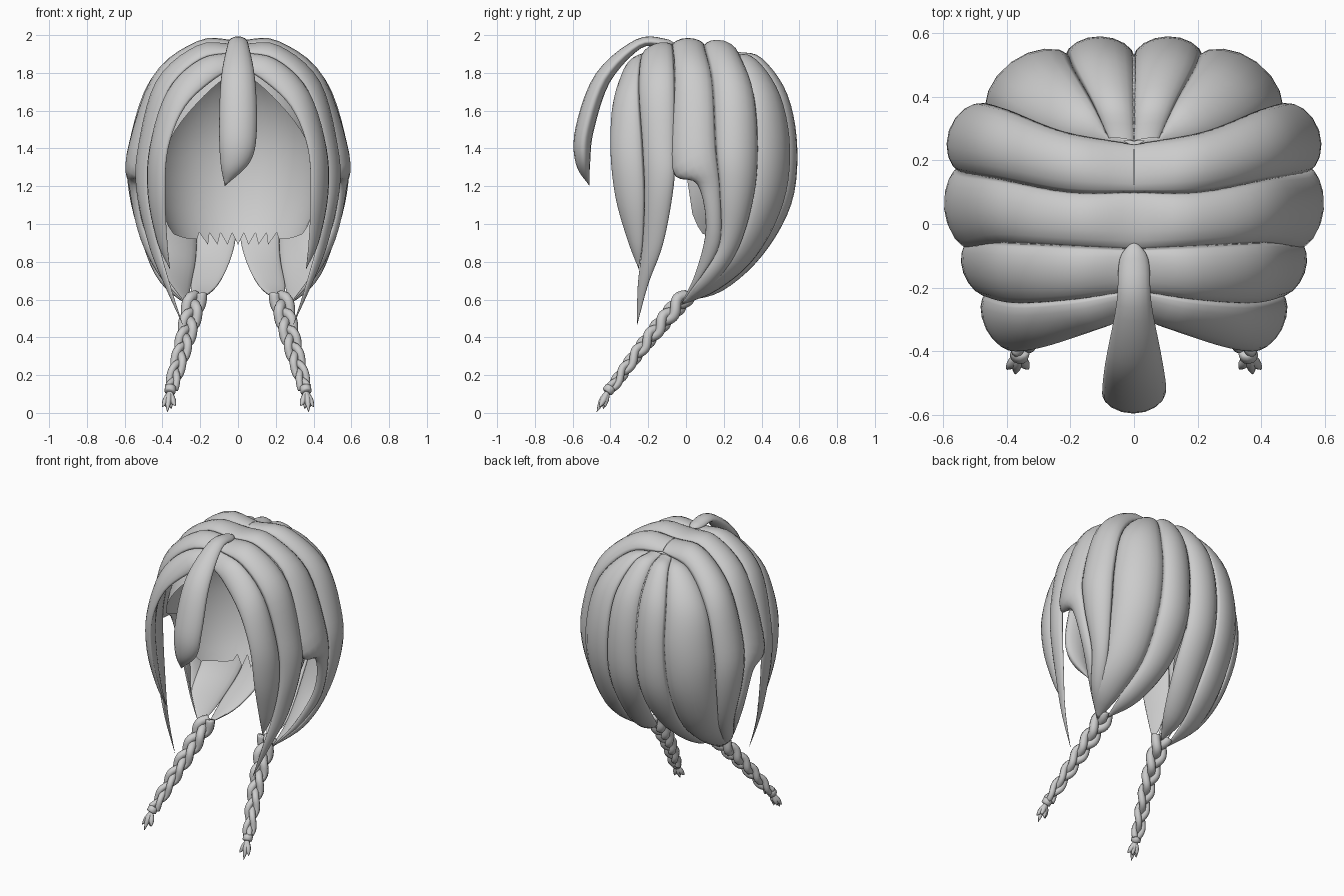
import bpy, bmesh, math
from mathutils import Vector as V

if "Cube" in bpy.data.objects:
    bpy.data.objects.remove(bpy.data.objects["Cube"])

CENTRE = V((0, 0, 1.3))


def spline(pts, n=5):
    """Catmull-Rom samples through the points."""
    p = [V(q) for q in pts]
    p = [2 * p[0] - p[1]] + p + [2 * p[-1] - p[-2]]
    out = []
    for i in range(1, len(p) - 2):
        a, b, c, d = p[i - 1:i + 3]
        for k in range(n):
            t = k / n
            out.append(0.5 * (2 * b + (c - a) * t + (2 * a - 5 * b + 4 * c - d) * t * t
                              + (3 * b - a - 3 * c + d) * t ** 3))
    return out + [p[-2]]


def skin(name, strands, mirror=True, cap=False):
    """Mesh from one or more lists of closed rings."""
    bm = bmesh.new()
    for rings in strands:
        rows = [[bm.verts.new(p) for p in r] for r in rings]
        m = len(rows[0])
        for a, b in zip(rows, rows[1:]):
            for j in range(m):
                k = (j + 1) % m
                bm.faces.new((a[j], a[k], b[k], b[j]))
        if cap:
            bm.faces.new(rows[0])
            bm.faces.new(rows[-1])
    bmesh.ops.remove_doubles(bm, verts=bm.verts, dist=0.0003)
    bmesh.ops.recalc_face_normals(bm, faces=bm.faces)
    me = bpy.data.meshes.new(name)
    bm.to_mesh(me)
    bm.free()
    ob = bpy.data.objects.new(name, me)
    bpy.context.collection.objects.link(ob)
    me.polygons.foreach_set("use_smooth", [True] * len(me.polygons))
    if mirror:
        ob.modifiers.new("mirror", "MIRROR")
    return ob


def lock(name, ea, eb, tip, bulge=0.24, inner=0.3, mirror=True):
    """Lens-section hair lock between two edge paths, ending in a tip."""
    A, B = spline(ea + [tip]), spline(eb + [tip])
    mids = [(a + b) / 2 for a, b in zip(A, B)]
    rings = []
    for i, (a, b) in enumerate(zip(A, B)):
        h = (b - a) / 2
        tan = mids[min(i + 1, len(mids) - 1)] - mids[max(i - 1, 0)]
        n = tan.cross(h).normalized()
        if n.dot(mids[i] - CENTRE) < 0:
            n = -n
        d = 2 * h.length * bulge * min(1, 0.6 + 0.1 * i)
        ring = []
        for k in range(16):
            t = math.tau * k / 16
            s = math.sin(t)
            up = abs(s) ** 1.25 * (1 if s > 0 else -inner)
            ring.append(mids[i] + h * math.cos(t) + n * d * up)
        rings.append(ring)
    return skin(name, [rings], mirror)


def frame(path, i):
    t = (path[min(i + 1, len(path) - 1)] - path[max(i - 1, 0)]).normalized()
    u = (V((1, 0, 0)) - t * t.x).normalized()
    return u, t.cross(u)


def tube(path, radii, sides=8):
    rings = []
    for i, p in enumerate(path):
        u, w = frame(path, i)
        rings.append([p + radii[i] * (u * math.cos(math.tau * k / sides) + w * math.sin(math.tau * k / sides))
                      for k in range(sides)])
    return rings


# Shared edges between neighbouring locks, front to back
e0 = [(0, -.29, 1.83), (.12, -.33, 1.77), (.28, -.385, 1.62), (.37, -.4, 1.4), (.385, -.375, 1.15), (.375, -.31, .92)]
e1 = [(0, -.21, 1.91), (.2, -.24, 1.87), (.37, -.25, 1.7), (.455, -.23, 1.4), (.465, -.22, 1.15), (.42, -.23, .9)]
e2 = [(0, -.08, 1.945), (.2, -.07, 1.93), (.41, -.06, 1.75), (.51, -.06, 1.4), (.52, -.065, 1.2), (.465, -.12, .9)]
e2_ear = e2[:3] + [(.52, -.075, 1.29), (.54, .06, 1.21), (.5, .105, .98), (.39, .05, .74)]
low = [(.41, .08, .72), (.37, .15, .69), (.25, .17, .67), (.1, .17, .69)]
e3 = [(0, .1, 1.945), (.2, .1, 1.93), (.42, .14, 1.75), (.54, .16, 1.4), (.548, .18, 1.17), (.49, .18, .9), low[0]]
e4 = [(0, .25, 1.91), (.22, .29, 1.87), (.4, .36, 1.68), (.475, .38, 1.4), (.48, .36, 1.15), (.44, .28, .88), low[1]]
e4_back = [(.0, .23, 1.89), (.22, .26, 1.85), (.39, .33, 1.67), (.455, .35, 1.4), (.46, .33, 1.15), (.44, .24, .88), low[0]]
e5 = [(.08, .27, 1.9), (.13, .38, 1.85), (.19, .49, 1.66), (.21, .535, 1.4), (.22, .5, 1.12), (.22, .36, .85), low[2]]
e6 = [(0, .26, 1.9), (0, .38, 1.85), (0, .49, 1.67), (0, .53, 1.4), (0, .5, 1.12), (.02, .36, .88), low[3]]

gather = (.27, -.03, .57)
lock("front_side_lock", e0, e1, (.36, -.25, .76))
lock("temple_lock", e1 + [(.36, -.255, .68)], e2 + [(.385, -.2, .68)], (.29, -.26, .46))
lock("ear_lock", e2_ear, e3, gather)
lock("rear_side_lock", e3, e4, gather, 0.3)
lock("outer_back_lock", e4_back, e5, gather, 0.27)
lock("inner_back_lock", e5, e6, (.22, -.01, .59), 0.27)

# Forelock curling over the face
lock("forelock",
     [(0, -.05, 1.955), (-.045, -.11, 1.955), (-.055, -.25, 1.95), (-.09, -.435, 1.77), (-.1, -.53, 1.5), (-.092, -.54, 1.32)],
     [(0, -.05, 1.955), (.045, -.11, 1.955), (.055, -.25, 1.95), (.09, -.435, 1.77), (.1, -.53, 1.5), (.065, -.54, 1.33)],
     (-.07, -.51, 1.2), 0.28, 0.75, mirror=False)

# Inner scalp cap with open face and jagged nape
hem = [(-1, 1.8), (-.8, 1.62), (-.5, 1.38), (-.2, 1.31), (0, 1.28), (.05, 1.08), (.22, .95), (.65, .92), (1, .92)]


def hem_z(s):
    for (a, za), (b, zb) in zip(hem, hem[1:]):
        if s <= b:
            return za + (zb - za) * (s - a) / (b - a)
    return hem[-1][1]


rings = [[] for _ in range(17)]
for j in range(72):
    a = math.tau * j / 72
    c, s = math.cos(a), math.sin(a)
    z_end = hem_z(s)
    if s > 0 and abs(c) < 0.62:
        z_end += 0.035 if j % 2 else -0.03
    end = math.acos(max(-1, min(1, (z_end - 1.35) / (0.54 if z_end > 1.35 else 0.65))))
    for i in range(17):
        z, r = math.cos(end * i / 16), math.sin(end * i / 16)
        rings[i].append(V((.45 * c * r, .44 * s * r, 1.35 + z * (.54 if z > 0 else .65))))
skin("scalp_cap", [rings], mirror=False)

# Three-strand braids
path = spline([(.225, 0, .62), (.262, -.14, .46), (.305, -.27, .3), (.355, -.395, .13)], 24)
strands = []
for k in range(3):
    pts, rad = [], []
    for i, p in enumerate(path):
        f = i / (len(path) - 1)
        u, w = frame(path, i)
        ph = math.tau * (1.8 * f + k / 3)
        g = 1 - 0.4 * f
        pts.append(p + g * (u * .036 * math.sin(ph) + w * .024 * math.sin(2 * ph)))
        rad.append(.03 * g)
    strands.append(tube(pts, rad))
skin("braid", strands, cap=True)

# Braid tie and tufted end
tie = [V((.355, -.395, .14)), V((.356, -.398, .136)), V((.361, -.416, .112)), V((.362, -.419, .108))]
skin("braid_tie", [tube(tie, [.022, .03, .03, .022], 12)], cap=True)
tuft = []
for dx, dy, z in [(-.035, -.04, .035), (.035, -.04, .03), (.008, -.055, .003), (-.012, -.02, .02), (.02, -.01, .03)]:
    tip = V((.366 + dx, -.418 + dy, z))
    mid = V((.364 + dx * .55, -.422 + dy * .4, .065))
    tuft.append(tube(spline([(.36, -.413, .115), mid, tip], 5), [.01, .012, .014, .016, .017, .017, .015, .012, .009, .005, 0]))
skin("braid_tuft", tuft)
